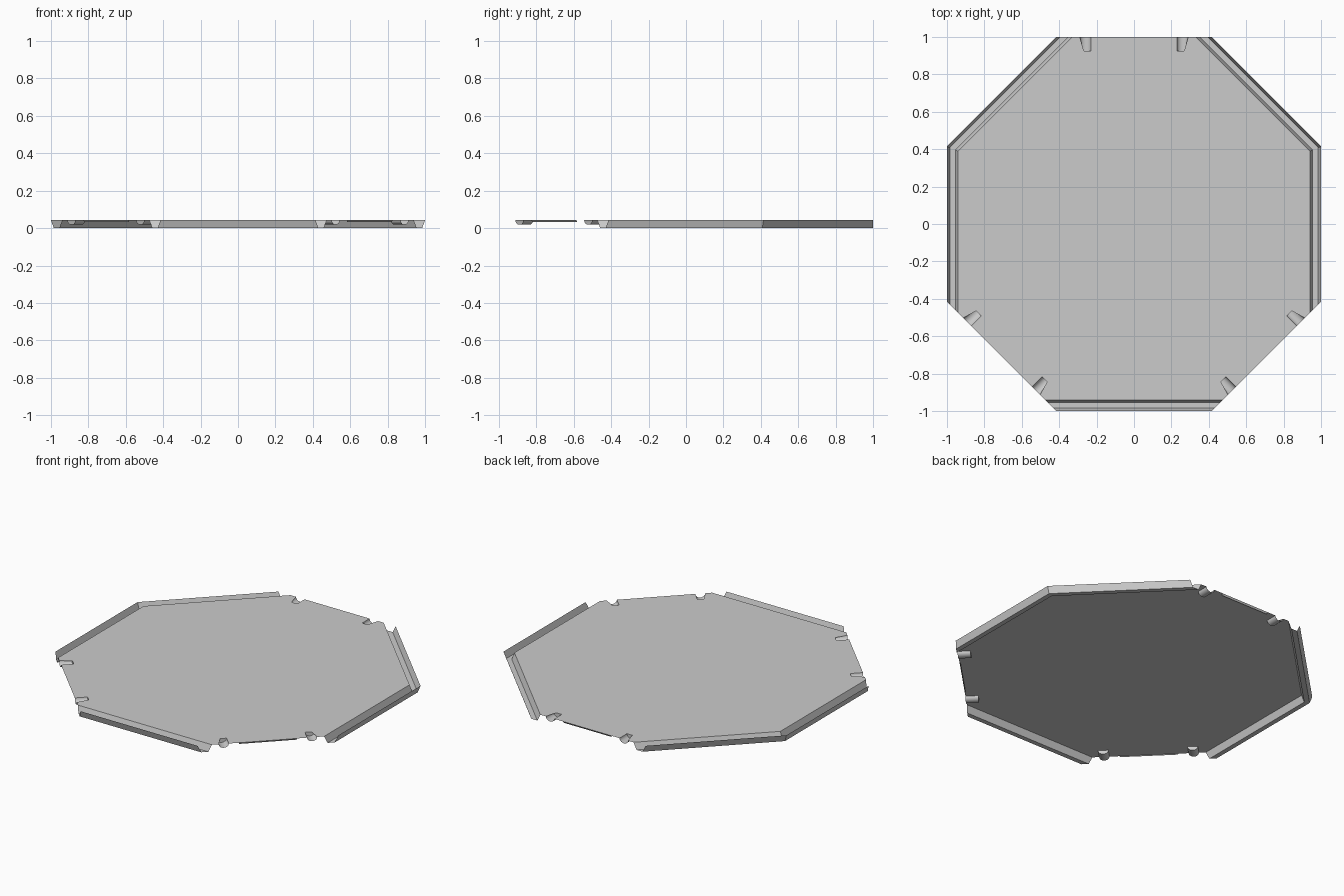
import bpy, bmesh
from math import sin, cos, pi, radians
from mathutils import Vector

if "Cube" in bpy.data.objects:
    bpy.data.objects.remove(bpy.data.objects["Cube"])

TOP = 0.043
# gutter cross-section: distance from centre, height
GUTTER = [(0.94, TOP), (0.955, 0.0), (0.985, 0.0), (1.0, TOP)]
OPEN = (7, 2, 5)            # octagon sides without a gutter (side i faces 45*i degrees)
SLOT, SLOT_HALF, SLOT_IN, SLOT_DEPTH = 0.26, 0.03, 0.925, 0.025


def side_point(i, d, t, z):
    """Point on side i: d outward, t along the side."""
    a = radians(45 * i)
    return Vector((d * cos(a) - t * sin(a), d * sin(a) + t * cos(a), z))


def corner(i, di, dj, z):
    """Meeting point of side i at distance di and side i+1 at distance dj."""
    t = (dj - di * cos(pi / 4)) / sin(pi / 4)
    return side_point(i, di, t, z)


def make(name, faces):
    bm = bmesh.new()
    for f in faces:
        bm.faces.new([bm.verts.new(p) for p in f])
    bmesh.ops.remove_doubles(bm, verts=bm.verts, dist=1e-5)
    me = bpy.data.meshes.new(name)
    bm.to_mesh(me)
    bm.free()
    ob = bpy.data.objects.new(name, me)
    bpy.context.collection.objects.link(ob)
    bpy.context.view_layer.objects.active = ob
    ob.select_set(True)
    bpy.ops.object.shade_smooth_by_angle(angle=radians(35))
    ob.select_set(False)
    return ob


def dist(i, k):
    """Distance of gutter row k on side i (open sides run to the rim)."""
    return 1.0 if i % 8 in OPEN else GUTTER[k][0]


# flat sheet, notched on the open sides
outline = []
for i in range(8):
    if i in OPEN:
        for s in (-SLOT, SLOT):
            for t, d in ((-1, 1.0), (-1, SLOT_IN), (1, SLOT_IN), (1, 1.0)):
                outline.append(side_point(i, d, s + t * SLOT_HALF, TOP))
    outline.append(corner(i, dist(i, 0), dist(i + 1, 0), TOP))
centre = Vector((0, 0, TOP))
make("octagonal_sheet", [(centre, outline[n - 1], outline[n])
                         for n in range(len(outline))])

# tapered gutters along the five closed sides, mitred at the corners
faces = []
for i in range(8):
    if i in OPEN:
        continue
    for k in range(3):
        z0, z1 = GUTTER[k][1], GUTTER[k + 1][1]
        faces.append((corner(i - 1, dist(i - 1, k), dist(i, k), z0),
                      corner(i - 1, dist(i - 1, k + 1), dist(i, k + 1), z1),
                      corner(i, dist(i, k + 1), dist(i + 1, k + 1), z1),
                      corner(i, dist(i, k), dist(i + 1, k), z0)))
make("edge_gutters", faces)

# round-bottomed slots and thin folded lips on the open sides
slots, lips = [], []
N = 10
for i in OPEN:
    for s in (-SLOT, SLOT):
        arc = [(s - SLOT_HALF * cos(pi * n / N), TOP - SLOT_DEPTH * sin(pi * n / N))
               for n in range(N + 1)]
        inner = [side_point(i, SLOT_IN, t, z) for t, z in arc]
        rim = [side_point(i, 1.0, t, z) for t, z in arc]
        for n in range(N):
            slots.append((inner[n], inner[n + 1], rim[n + 1], rim[n]))
        slots.append(inner)
    lips.append((side_point(i, 1.0, -0.17, TOP), side_point(i, 0.993, -0.17, TOP - 0.011),
                 side_point(i, 0.993, 0.17, TOP - 0.011), side_point(i, 1.0, 0.17, TOP)))
make("rounded_slots", slots)
make("folded_lips", lips)
